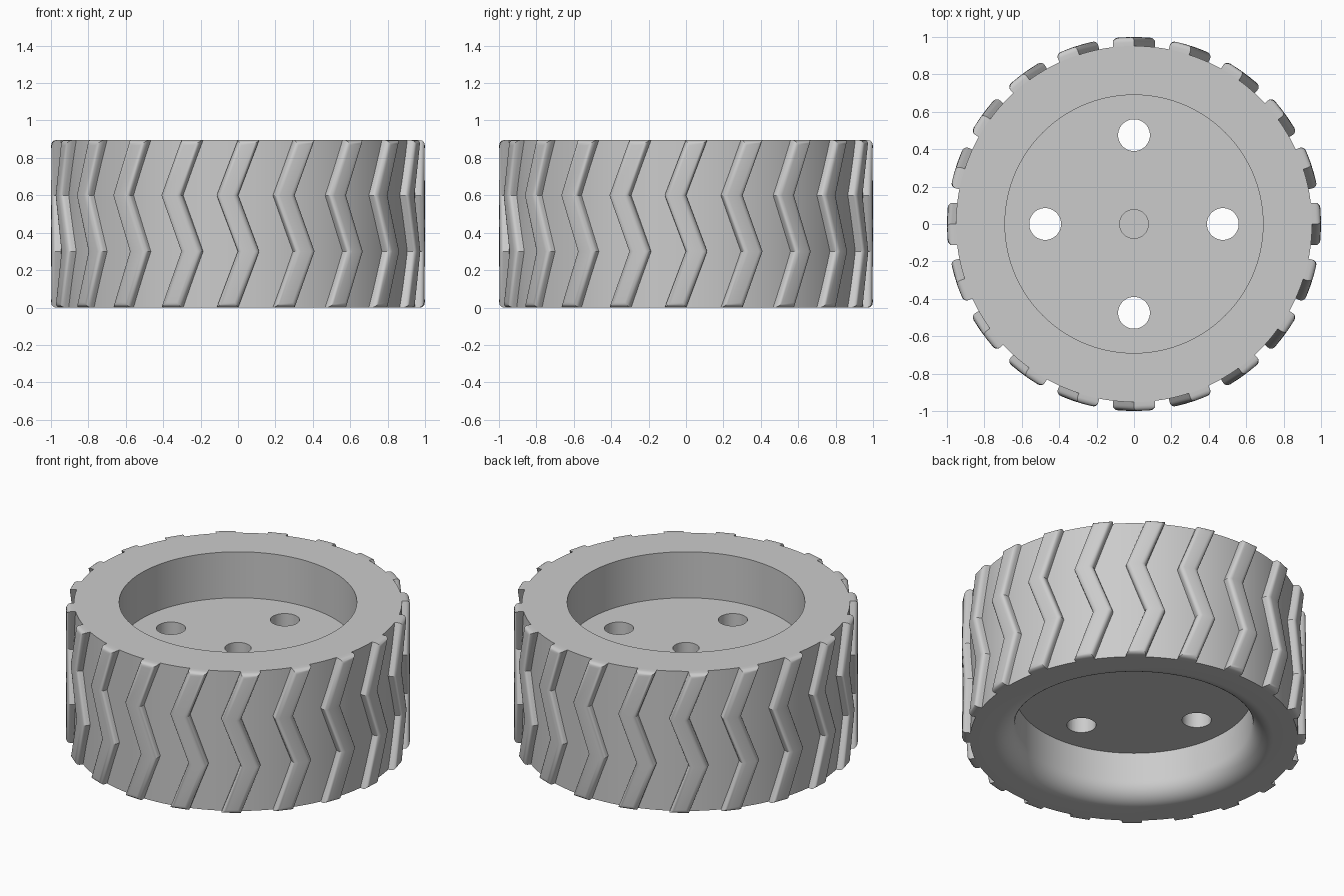
import bpy, bmesh, math
from mathutils import Matrix, Vector

cube = bpy.data.objects.get("Cube")
if cube:
    bpy.data.objects.remove(cube, do_unlink=True)

HEIGHT = 0.895
BODY_R, TREAD_R, BORE_R = 0.952, 1.001, 0.69
WEB_LOW, WEB_HIGH = 0.3, 0.6
FILLET = 0.12
TREADS = 20

grey = bpy.data.materials.new("light grey")
grey.use_nodes = True
colour = (0.6, 0.6, 0.6, 1)
grey.diffuse_color = colour
grey.node_tree.nodes["Principled BSDF"].inputs["Base Color"].default_value = colour


def make_object(name, bm):
    bmesh.ops.recalc_face_normals(bm, faces=bm.faces)
    mesh = bpy.data.meshes.new(name)
    bm.to_mesh(mesh)
    bm.free()
    mesh.materials.append(grey)
    obj = bpy.data.objects.new(name, mesh)
    bpy.context.collection.objects.link(obj)
    return obj


def activate(obj):
    bpy.ops.object.select_all(action='DESELECT')
    obj.select_set(True)
    bpy.context.view_layer.objects.active = obj


def lathe(name, profile, steps):
    bm = bmesh.new()
    verts = [bm.verts.new((r, 0, z)) for r, z in profile]
    edges = [bm.edges.new(pair) for pair in zip(verts, verts[1:])]
    bmesh.ops.spin(bm, geom=verts + edges, cent=(0, 0, 0), axis=(0, 0, 1),
                   angle=math.tau, steps=steps, use_duplicate=False)
    bmesh.ops.remove_doubles(bm, verts=bm.verts, dist=0.0001)
    return make_object(name, bm)


def drill(target, x, y, radius, low, high):
    bm = bmesh.new()
    bmesh.ops.create_cone(bm, cap_ends=True, segments=48, radius1=radius,
                          radius2=radius, depth=high - low,
                          matrix=Matrix.Translation((x, y, (low + high) / 2)))
    cutter = make_object("hole_cutter", bm)
    cutter.hide_render = True
    activate(target)
    mod = target.modifiers.new("hole", 'BOOLEAN')
    mod.operation = 'DIFFERENCE'
    mod.solver = 'EXACT'
    mod.object = cutter
    bpy.ops.object.modifier_apply(modifier=mod.name)
    bpy.data.objects.remove(cutter, do_unlink=True)


# Wheel body: recessed web, straight upper bore, rounded lower lip
fillet = []
for i in range(13):
    a = math.pi / 2 * i / 12
    fillet.append((BORE_R + FILLET * (1 - math.cos(a)), FILLET * (1 - math.sin(a))))
profile = ([(0, WEB_LOW), (BORE_R, WEB_LOW)] + fillet
           + [(BODY_R, 0), (BODY_R, HEIGHT), (BORE_R, HEIGHT),
              (BORE_R, WEB_HIGH), (0, WEB_HIGH)])
body = lathe("wheel_body", profile, 144)

# Four through holes and a blind centre socket
for k in range(4):
    a = k * math.pi / 2
    drill(body, 0.475 * math.cos(a), 0.475 * math.sin(a), 0.085, 0.2, 0.7)
drill(body, 0, 0, 0.077, 0.4, 0.7)


# Zigzag tread block with rounded outer edges
def add_tread(bm, turn):
    def point(u, radius, z):
        a = turn + u - math.pi / 2
        return Vector((radius * math.cos(a), radius * math.sin(a), z))

    rings = []
    for z, side in ((0, -1), (0.3, 1), (0.6, -1), (HEIGHT, 1)):
        mid, half = side * 0.058, 0.059
        rings.append([bm.verts.new(point(mid + s * half, r, z))
                      for s, r in ((-1, 0.94), (-1, TREAD_R), (1, TREAD_R), (1, 0.94))])
    for low, high in zip(rings, rings[1:]):
        for i in range(4):
            j = (i + 1) % 4
            bm.faces.new((low[i], low[j], high[j], high[i]))
    bm.faces.new(rings[0])
    bm.faces.new(rings[-1])
    rim = [bm.edges.get((ring[1], ring[2])) for ring in (rings[0], rings[-1])]
    for low, high in zip(rings, rings[1:]):
        rim += [bm.edges.get((low[i], high[i])) for i in (1, 2)]
    bmesh.ops.bevel(bm, geom=rim, offset=0.028, offset_type='OFFSET', segments=4,
                    profile=0.5, affect='EDGES', clamp_overlap=True)


bm = bmesh.new()
for k in range(TREADS):
    add_tread(bm, k * math.tau / TREADS)
treads = make_object("tread_blocks", bm)

for obj in (body, treads):
    activate(obj)
    bpy.ops.object.shade_smooth_by_angle(angle=math.radians(25))
